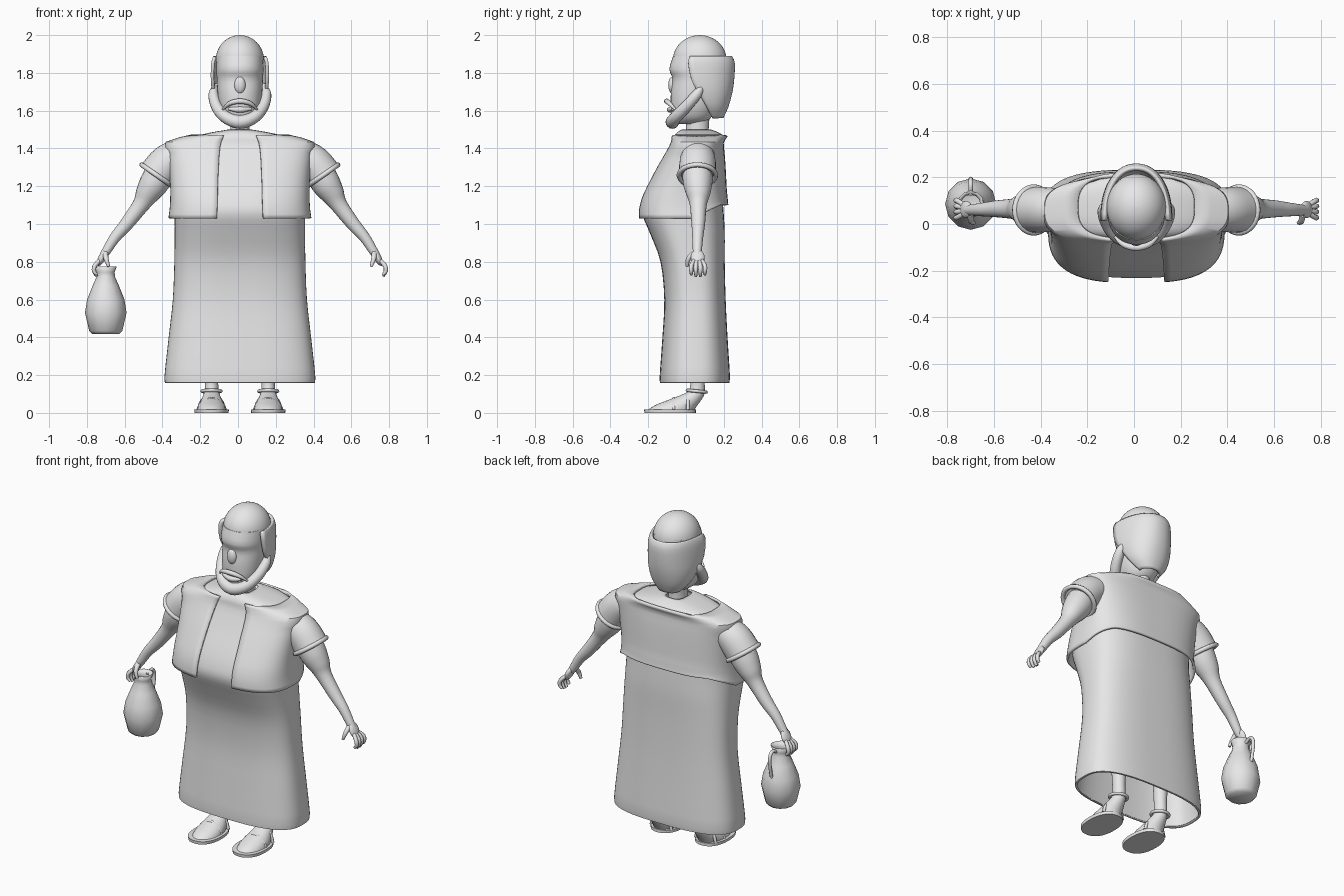
import bpy, bmesh
from math import sin, cos, asin, pi, radians
from mathutils import Vector

cube = bpy.data.objects.get("Cube")
if cube:
    bpy.data.objects.remove(cube, do_unlink=True)

grey = bpy.data.materials.new("plain grey")
grey.use_nodes = True
grey.diffuse_color = (0.8, 0.8, 0.8, 1)
grey.node_tree.nodes["Principled BSDF"].inputs["Base Color"].default_value = (0.8, 0.8, 0.8, 1)
CX = 0.01  # centre line of the figure


def finish(name, bm, angle=40, thickness=0):
    bmesh.ops.recalc_face_normals(bm, faces=bm.faces)
    me = bpy.data.meshes.new(name)
    bm.to_mesh(me)
    bm.free()
    me.materials.append(grey)
    me.shade_smooth()
    me.set_sharp_from_angle(angle=radians(angle))
    ob = bpy.data.objects.new(name, me)
    bpy.context.collection.objects.link(ob)
    if thickness:
        mod = ob.modifiers.new("thickness", "SOLIDIFY")
        mod.thickness, mod.offset = thickness, 0
    return ob


def resample(keys, steps):
    """Catmull-Rom interpolation of tuples of numbers."""
    out = []
    for i in range(len(keys) - 1):
        four = [keys[max(0, min(len(keys) - 1, i + k))] for k in (-1, 0, 1, 2)]
        for s in range(steps):
            t = s / steps
            out.append(tuple(
                b + 0.5 * t * (c - a + t * (2*a - 5*b + 4*c - d + t * (3*(b - c) + d - a)))
                for a, b, c, d in zip(*four)))
    return out + [keys[-1]]


def skin(name, rows, closed=True, caps=(), **kw):
    """Bridge rows of points with quads."""
    bm = bmesh.new()
    vs = [[bm.verts.new(p) for p in row] for row in rows]
    n = len(rows[0])
    for a, b in zip(vs, vs[1:]):
        for i in range(n if closed else n - 1):
            j = (i + 1) % n
            bm.faces.new((a[i], a[j], b[j], b[i]))
    for c in caps:
        bm.faces.new(vs[c])
    return finish(name, bm, **kw)


def loft(name, keys, x=CX, e=2, n=48, steps=3, caps=(), shape=None, **kw):
    """Rings (z, half width, front y, back y[, front gap half width])."""
    rows = []
    is_open = len(keys[0]) > 4
    for k in resample(keys, steps):
        z, rx, yf, yb = k[:4]
        gap = asin(min(1, k[4] / rx) ** (e / 2)) if is_open else 0
        row = []
        for i in range(n):
            t = -pi / 2 + gap + (2 * pi - 2 * gap) * i / (n - 1 if is_open else n)
            c, s = cos(t), sin(t)
            px = rx * abs(c) ** (2 / e) * (1 if c > 0 else -1)
            py = (yf + yb) / 2 + (yb - yf) / 2 * abs(s) ** (2 / e) * (1 if s > 0 else -1)
            row.append(Vector((x + px, py, z)))
        rows.append(row)
    if shape:
        shape(rows)
    return skin(name, rows, not is_open, caps, **kw)


def tube(name, keys, n=16, steps=4):
    """Round tube along keys (x, y, z, radius), closed at both ends."""
    pts = resample(keys, steps)
    rows = []
    for i, p in enumerate(pts):
        a, b = pts[max(0, i - 1)], pts[min(len(pts) - 1, i + 1)]
        d = (Vector(b[:3]) - Vector(a[:3])).normalized()
        ref = Vector((0, 1, 0)) if abs(d.y) < 0.8 else Vector((0, 0, 1))
        u = d.cross(ref).normalized()
        w = d.cross(u)
        rows.append([Vector(p[:3]) + p[3] * (u * cos(2*pi*k/n) + w * sin(2*pi*k/n))
                     for k in range(n)])
    return skin(name, rows, caps=(0, -1), angle=60)


def ball(name, loc, scale, tilt=0):
    bm = bmesh.new()
    bmesh.ops.create_uvsphere(bm, u_segments=20, v_segments=12, radius=1)
    ob = finish(name, bm)
    ob.location, ob.scale, ob.rotation_euler = loc, scale, (0, tilt, 0)


def ring(name, loc, axis, major, minor):
    turn = Vector(axis).to_track_quat("Z", "Y")
    rows = []
    for i in range(33):
        a = 2 * pi * i / 32
        rows.append([Vector(loc) + turn @ Vector((
            cos(a) * (major + minor * cos(b)), sin(a) * (major + minor * cos(b)), minor * sin(b)))
            for b in [2 * pi * k / 8 for k in range(8)]])
    skin(name, rows, angle=80)


# Robe with open hem
loft("robe", [(.165, .385, -.13, .22), (.185, .395, -.135, .228), (.4, .372, -.12, .215),
              (.6, .35, -.11, .205), (.8, .342, -.13, .2), (.95, .34, -.185, .2),
              (1.05, .34, -.225, .195), (1.12, .34, -.215, .19), (1.2, .34, -.18, .185),
              (1.3, .345, -.125, .18), (1.41, .34, -.07, .17), (1.455, .25, -.06, .2),
              (1.48, .15, -.045, .17), (1.495, .06, -.02, .13)],
     e=2.8, n=64, thickness=.01)


# Open vest, its hem rising toward the back
def raise_hem(rows):
    for k, row in enumerate(rows[:5]):
        for p in row:
            p.z += .07 * (1 - k / 5) * max(0, min(1, (p.y - .04) / .14))


loft("vest", [(1.03, .372, -.246, .218, .122), (1.08, .365, -.244, .215, .12),
              (1.14, .362, -.228, .212, .118), (1.2, .362, -.2, .208, .117),
              (1.3, .368, -.147, .203, .113), (1.38, .378, -.1, .197, .108),
              (1.43, .388, -.075, .193, .1), (1.468, .25, -.07, .215, .085)],
     e=2.9, n=72, steps=2, thickness=.014, shape=raise_hem)

# Neck, head and features
loft("neck", [(1.44, .06, -.01, .13), (1.5, .05, 0, .12), (1.62, .055, 0, .13)], n=24)
loft("head", [(1.53, .04, -.05, .08), (1.56, .08, -.07, .13), (1.62, .108, -.08, .16),
              (1.7, .118, -.08, .18), (1.77, .122, -.072, .2), (1.82, .125, -.088, .21),
              (1.89, .122, -.068, .21)], e=2.2, caps=(0, -1))
ball("nose", (CX, -.072, 1.735), (.03, .022, .045))
loft("cap", [(1.868 + .132 * sin(a), .127 * cos(a) + .0005, .073 - .142 * cos(a),
              .073 + .142 * cos(a)) for a in [pi / 2 * i / 12 for i in range(13)]],
     steps=1, caps=(0, -1))
hair = [(1.885, .132, .02, .235), (1.85, .143, .012, .25), (1.76, .145, .03, .246),
        (1.69, .135, .07, .235), (1.62, .108, .11, .215), (1.565, .06, .14, .19)]
loft("hair", [(z, rx, 2 * edge - yb, yb, rx) for z, rx, edge, yb in hair],
     e=2.2, n=32, thickness=.018)


def across(half):
    """Complete a left-right symmetric path that ends on the centre line."""
    left = [(CX - x, *rest) for x, *rest in half]
    right = [(CX + x, *rest) for x, *rest in half]
    return left + right[-2::-1]


tube("beard", across([(.125, .09, 1.74, .008), (.14, .06, 1.69, .026), (.122, 0, 1.62, .03),
                      (.075, -.055, 1.565, .032), (0, -.072, 1.54, .036)]))
tube("moustache", across([(.092, -.055, 1.605, .005), (.055, -.088, 1.638, .012),
                          (0, -.102, 1.65, .014)]), n=10)
tube("lower_lip", across([(.06, -.07, 1.61, .008), (0, -.085, 1.605, .016)]), n=10)

# Arms, hands, legs and sandals on both sides
for side, s in (("left", 1), ("right", -1)):
    def on_side(points):
        return [(CX + s * x, *rest) for x, *rest in points]

    tube(side + "_sleeve", on_side([(.27, .065, 1.375, .06), (.325, .065, 1.36, .085),
                                    (.385, .062, 1.325, .096), (.44, .06, 1.26, .098)]), n=24)
    ring(side + "_cuff", (CX + s * .44, .06, 1.258), (s * .57, 0, -.82), .097, .013)
    tube(side + "_arm", on_side([(.41, .06, 1.29, .08), (.455, .062, 1.215, .077),
                                 (.49, .065, 1.16, .064), (.525, .065, 1.1, .045),
                                 (.6, .065, 1.0, .036), (.66, .062, .93, .029),
                                 (.705, .06, .86, .024), (.725, .06, .83, .02)]), n=20)
    ball(side + "_palm", (CX + s * .73, .062, .822), (.019, .037, .048), s * -.45)
    for f in range(4):
        y = .028 + f * .024
        drop = .01 if f in (0, 3) else 0
        tube(f"{side}_finger_{f + 1}", on_side([(.738, .045 + f * .012, .81, .011),
             (.768, y, .78, .0115), (.772, y, .75, .011), (.757, y, .722 + drop, .007)]), n=8, steps=3)
    tube(side + "_thumb", on_side([(.712, .04, .845, .014), (.708, .012, .815, .013),
                                   (.695, .005, .775, .008)]), n=8, steps=3)

    fx = CX + s * .15
    loft(side + "_sole", [(0, .09, -.22, .052), (.018, .092, -.222, .052)],
         x=fx, e=2.3, n=32, steps=1, caps=(0, -1))
    loft(side + "_foot", [(.016, .076, -.2, .045), (.04, .07, -.165, .06), (.07, .055, -.09, .082),
                          (.1, .042, -.015, .098), (.13, .036, .02, .1), (.25, .038, .02, .1),
                          (.6, .06, .0, .13)], x=fx, n=24, caps=(0, -1))
    ring(side + "_ankle_band", (fx, .057, .115), (0, .1, 1), .05, .009)
    for k, (y, w, h) in enumerate(((-.065, .072, .075), (.01, .068, .1))):
        tube(f"{side}_strap_{k + 1}", [(fx - w, y, .016, .009), (fx - w * .75, y, h * .65, .009),
             (fx, y, h, .009), (fx + w * .75, y, h * .65, .009), (fx + w, y, .016, .009)], n=8)

# Faceted jug with a handle
JX, JY = -.70, .085
loft("jug", [(z, r, JY - r, JY + r) for z, r in
             ((.42, .07), (.435, .085), (.53, .107), (.6, .096), (.67, .068),
              (.72, .046), (.745, .044), (.775, .055))],
     x=JX, n=12, steps=1, caps=(0,), thickness=.006, angle=50)
tube("jug_handle", [(JX, JY + .04, .75, .009), (JX, JY + .085, .765, .01),
                    (JX, JY + .108, .72, .01), (JX, JY + .09, .61, .009)], n=8)
